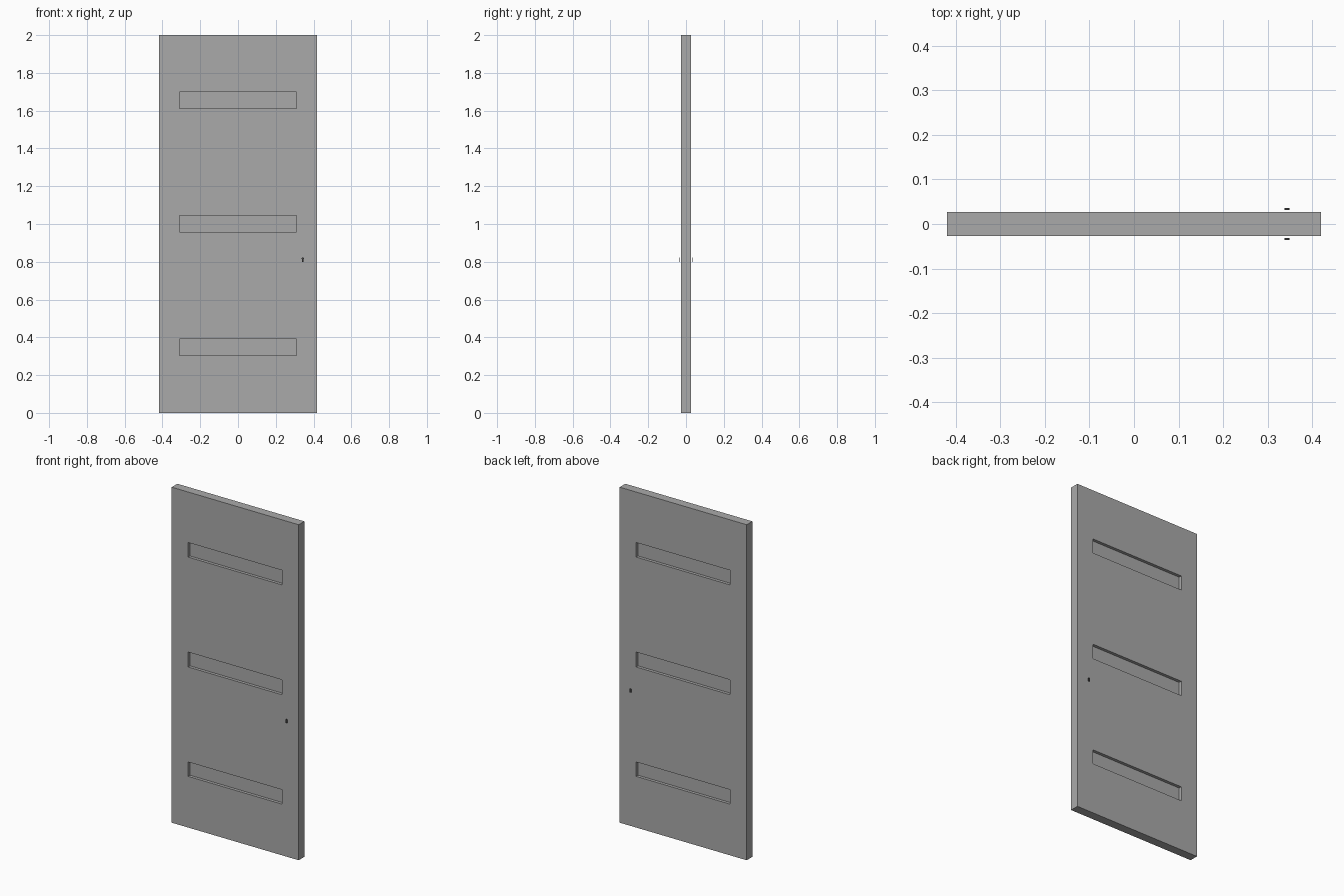
import bpy, bmesh, math
from mathutils import Vector

if "Cube" in bpy.data.objects:
    bpy.data.objects.remove(bpy.data.objects["Cube"])


def material(name, rgb):
    m = bpy.data.materials.new(name)
    m.diffuse_color = (*rgb, 1)
    m.use_nodes = True
    m.node_tree.nodes["Principled BSDF"].inputs["Base Color"].default_value = m.diffuse_color
    return m


def add_object(name, bm, mat):
    mesh = bpy.data.meshes.new(name)
    bm.to_mesh(mesh)
    bm.free()
    mesh.materials.append(mat)
    ob = bpy.data.objects.new(name, mesh)
    bpy.context.collection.objects.link(ob)
    return ob


grey = material("door grey", (0.4, 0.4, 0.4))
dark = material("keyhole dark", (0.06, 0.06, 0.06))

W, T, H = 0.419, 0.0265, 2.0          # half width, half thickness, height
SLOT_X, DEPTH = 0.31, 0.018
SLOTS = [(0.305, 0.391), (0.957, 1.046), (1.612, 1.699)]

# Door slab, cut along the slot edges
bm = bmesh.new()
bmesh.ops.create_cube(bm, size=1)
for v in bm.verts:
    v.co = Vector((v.co.x * 2 * W, v.co.y * 2 * T, (v.co.z + 0.5) * H))
cuts = [((x, 0, 0), (1, 0, 0)) for x in (-SLOT_X, SLOT_X)]
cuts += [((0, 0, z), (0, 0, 1)) for pair in SLOTS for z in pair]
for co, no in cuts:
    bmesh.ops.bisect_plane(bm, geom=bm.verts[:] + bm.edges[:] + bm.faces[:],
                           plane_co=co, plane_no=no)

# Recessed slots on both faces
bm.normal_update()
slots = []
for f in bm.faces:
    c = f.calc_center_median()
    if abs(f.normal.y) > 0.9 and abs(c.x) < SLOT_X and any(a < c.z < b for a, b in SLOTS):
        slots.append(f)
for f in slots:
    inward = Vector((0, -math.copysign(DEPTH, f.normal.y), 0))
    new = bmesh.ops.extrude_discrete_faces(bm, faces=[f])["faces"][0]
    bmesh.ops.translate(bm, verts=new.verts[:], vec=inward)
bmesh.ops.recalc_face_normals(bm, faces=bm.faces[:])
add_object("door_slab", bm, grey)

# Keyhole plates: round head with a tapered foot, standing just off each face
KX, KZ, R = 0.343, 0.817, 0.006
profile = [(R * math.cos(math.radians(a)), R * math.sin(math.radians(a)))
           for a in range(-45, 226, 30)]
profile += [(-0.0045, -0.017), (0.0045, -0.017)]
for side, name in ((-1, "front_keyhole"), (1, "back_keyhole")):
    bm = bmesh.new()
    face = bm.faces.new([bm.verts.new((KX + x, side * 0.0315, KZ + z)) for x, z in profile])
    ext = bmesh.ops.extrude_face_region(bm, geom=[face], use_keep_orig=True)["geom"]
    bmesh.ops.translate(bm, vec=(0, side * 0.004, 0),
                        verts=[g for g in ext if isinstance(g, bmesh.types.BMVert)])
    bmesh.ops.recalc_face_normals(bm, faces=bm.faces[:])
    add_object(name, bm, dark)
